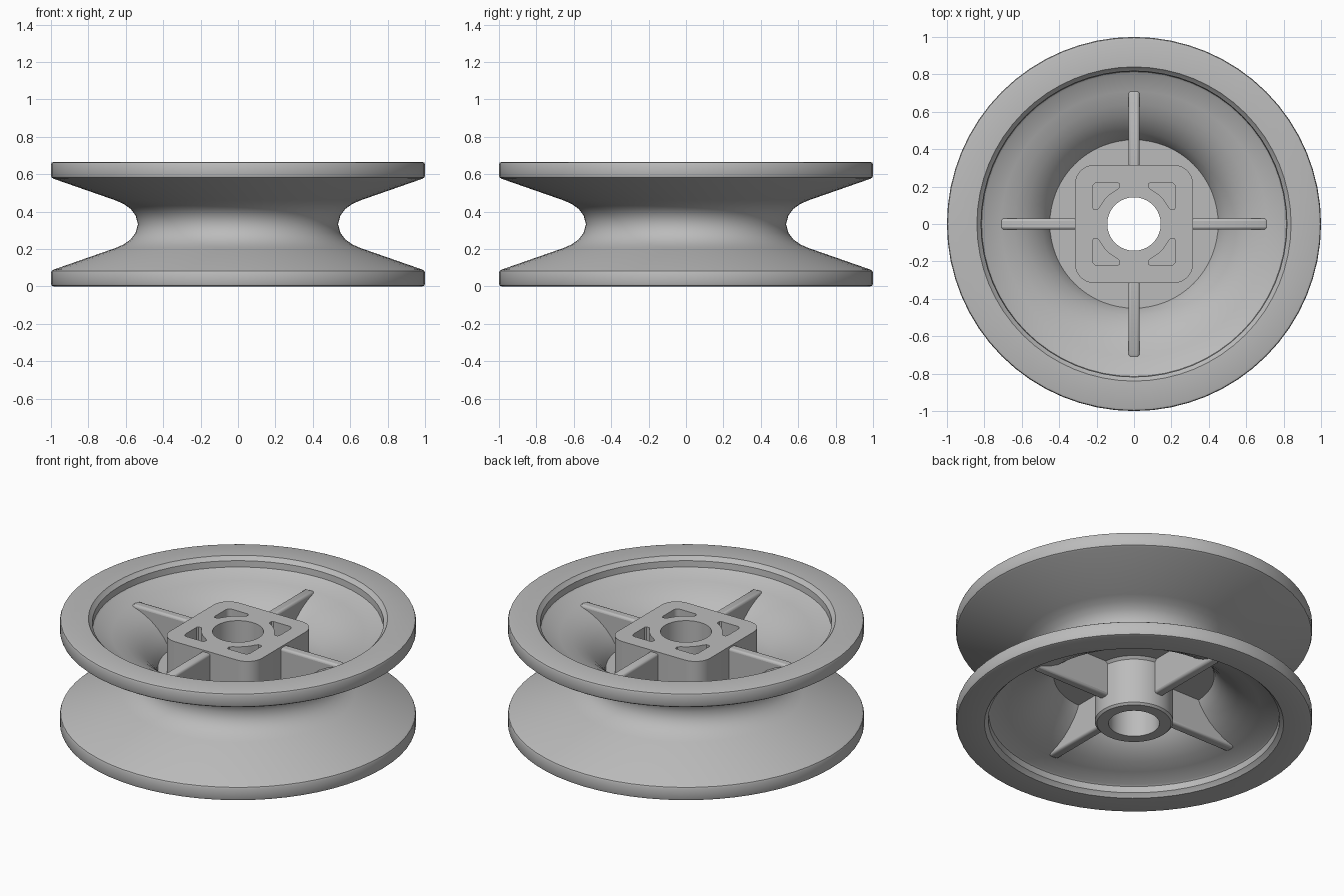
import bpy, bmesh, math

if "Cube" in bpy.data.objects:
    bpy.data.objects.remove(bpy.data.objects["Cube"])

H = 0.665          # total height
BORE = 0.143       # axle hole radius

grey = bpy.data.materials.new("light grey")
grey.diffuse_color = (0.5, 0.5, 0.5, 1)
grey.use_nodes = True
grey.node_tree.nodes["Principled BSDF"].inputs["Base Color"].default_value = grey.diffuse_color


def finish(ob, angle=32):
    ob.data.materials.clear()
    ob.data.materials.append(grey)
    bpy.ops.object.select_all(action='DESELECT')
    ob.select_set(True)
    bpy.context.view_layer.objects.active = ob
    bpy.ops.object.shade_smooth_by_angle(angle=math.radians(angle))


def mesh_object(name, bm):
    bmesh.ops.recalc_face_normals(bm, faces=bm.faces)
    me = bpy.data.meshes.new(name)
    bm.to_mesh(me)
    bm.free()
    ob = bpy.data.objects.new(name, me)
    bpy.context.collection.objects.link(ob)
    return ob


def lathe(name, profile, steps=64):
    bm = bmesh.new()
    rings = [[bm.verts.new((r * math.cos(a), r * math.sin(a), z)) for r, z in profile]
             for a in (2 * math.pi * i / steps for i in range(steps))]
    n = len(profile)
    for i in range(steps):
        a, b = rings[i], rings[(i + 1) % steps]
        for j in range(n):
            k = (j + 1) % n
            bm.faces.new((a[j], b[j], b[k], a[k]))
    ob = mesh_object(name, bm)
    finish(ob)
    return ob


def arc(cx, cy, r, a0, a1, n):
    return [(cx + r * math.cos(math.radians(a0 + (a1 - a0) * i / n)),
             cy + r * math.sin(math.radians(a0 + (a1 - a0) * i / n))) for i in range(n + 1)]


def rotate(pts, k):
    c, s = [(1, 0), (0, 1), (-1, 0), (0, -1)][k]
    return [(x * c - y * s, x * s + y * c) for x, y in pts]


# wheel: V-groove rim, dished walls, centre web and lower collar in one section
half_out = [(0.985, H), (0.996, H - 0.004), (1.0, H - 0.014), (1.0, 0.592), (0.996, 0.582),
            (0.985, 0.575), (0.655, 0.460), (0.61, 0.440), (0.573, 0.413), (0.548, 0.38), (0.535, 0.3325)]
outer = half_out + [(r, H - z) for r, z in half_out[-2::-1]]
half_in = [(0.84, H), (0.832, 0.655), (0.818, 0.642), (0.815, 0.604), (0.805, 0.596), (0.71, 0.568),
           (0.64, 0.543), (0.58, 0.511), (0.53, 0.472), (0.49, 0.428), (0.462, 0.388), (0.45, 0.36)]
lower_in = [(r, H - z) for r, z in half_in]
collar = [(0.235, 0.305), (0.22, 0.29), (0.22, 0.012), (0.208, 0), (BORE, 0), (BORE, 0.36)]
lathe("wheel_rim", outer + lower_in + collar + half_in[::-1])

# square hub block with four corner pockets and a round bore
bev = 0.008
cu = bpy.data.curves.new("square_hub", 'CURVE')
cu.dimensions = '2D'
cu.fill_mode = 'BOTH'


def loop(pts):
    sp = cu.splines.new('POLY')
    sp.points.add(len(pts) - 1)
    for p, (x, y) in zip(sp.points, pts):
        p.co = (x, y, 0, 1)
    sp.use_cyclic_u = True


corner = arc(0.215, 0.215, 0.1, 0, 90, 8)
loop([p for k in range(4) for p in rotate(corner, k)])
loop(arc(0, 0, BORE, 0, 360 * 63 / 64, 63))
pocket = (arc(0, 0, 0.205, 62, 28, 8) + [(0.195, 0.078), (0.215, 0.078), (0.222, 0.088)]
          + arc(0.195, 0.195, 0.027, 0, 90, 4) + [(0.088, 0.222), (0.078, 0.215), (0.078, 0.195)])
for k in range(4):
    loop(rotate(pocket, k))
z0, z1 = 0.34, 0.585
cu.extrude = (z1 - z0) / 2
hub = bpy.data.objects.new("square_hub", cu)
bpy.context.collection.objects.link(hub)
hub.location.z = (z0 + z1) / 2
bpy.ops.object.select_all(action='DESELECT')
hub.select_set(True)
bpy.context.view_layer.objects.active = hub
bpy.ops.object.convert(target='MESH')
hub = bpy.context.object
bm = bmesh.new()
bm.from_mesh(hub.data)
bmesh.ops.remove_doubles(bm, verts=bm.verts, dist=1e-4)
bmesh.ops.recalc_face_normals(bm, faces=bm.faces)
bm.to_mesh(hub.data)
bm.free()
finish(hub)


# ribs running from the hub to the dished wall, on both sides of the web
def rib(name, r_in, k, below):
    pts = [(r_in, 0.575), (0.695, 0.575), (0.725, 0.560), (0.64, 0.505),
           (0.56, 0.45), (0.49, 0.36), (0.47, 0.335), (r_in, 0.335)]
    bm = bmesh.new()
    sides = []
    for y in (-0.03, 0.03):
        ring = []
        for r, z in pts:
            x, yy = rotate([(r, y)], k)[0]
            ring.append(bm.verts.new((x, yy, H - z if below else z)))
        bm.faces.new(ring)
        sides.append(ring)
    a, b = sides
    for i in range(len(pts)):
        j = (i + 1) % len(pts)
        bm.faces.new((a[i], a[j], b[j], b[i]))
    ob = mesh_object(name, bm)
    m = ob.modifiers.new("round", 'BEVEL')
    m.width = 0.014
    m.segments = 3
    m.limit_method = 'ANGLE'
    m.angle_limit = math.radians(60)
    finish(ob, 40)


for k in range(4):
    rib(f"upper_rib_{k + 1}", 0.29, k, False)
    rib(f"lower_rib_{k + 1}", 0.19, k, True)
